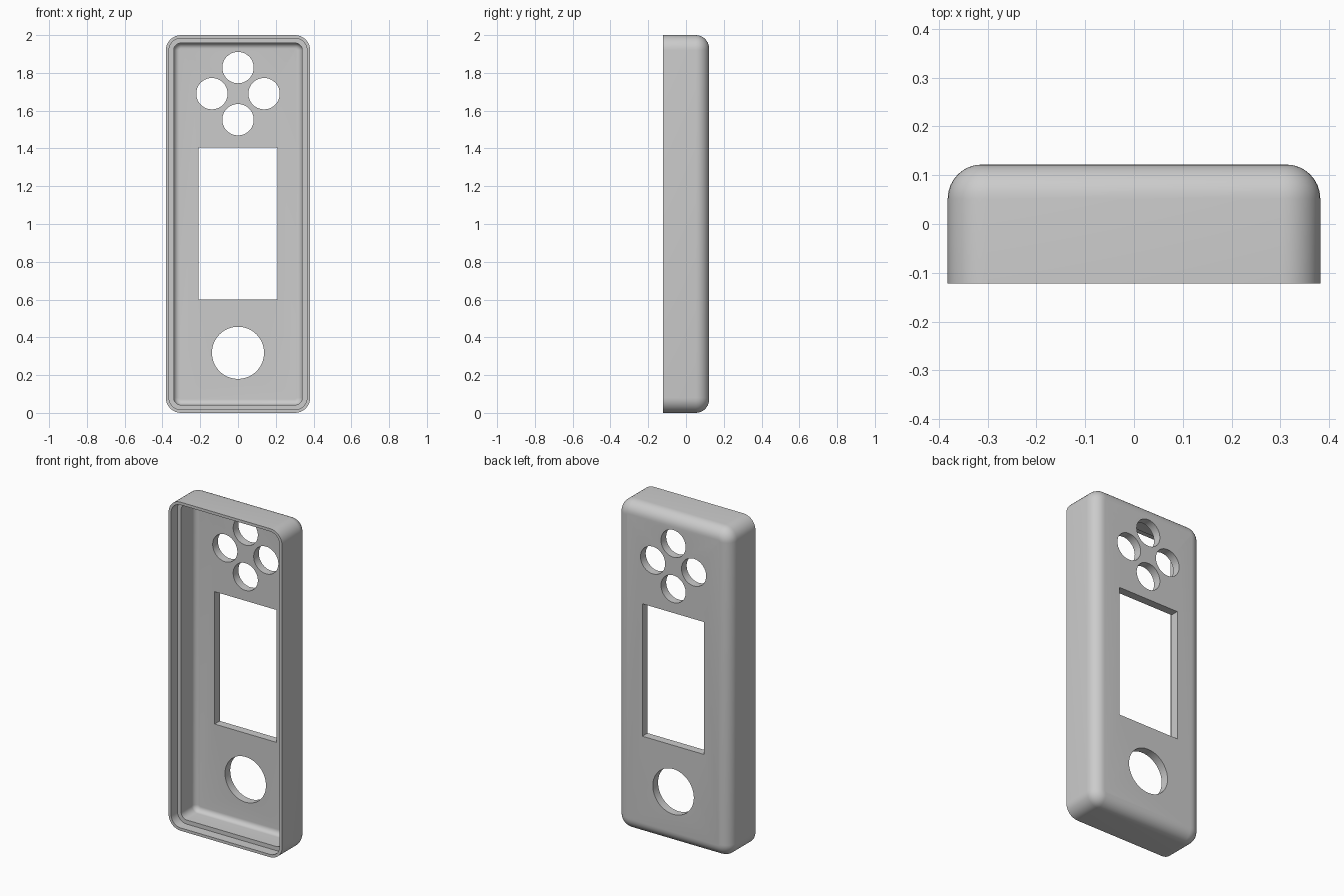
import bpy
import bmesh
from math import sin, cos, pi, radians
from mathutils import Matrix, Vector

if "Cube" in bpy.data.objects:
    bpy.data.objects.remove(bpy.data.objects["Cube"])

HALF_X, HALF_Y, HALF_Z = 0.382, 0.122, 1.0
CORNER, ROUND, WALL, FLOOR = 0.08, 0.07, 0.042, 0.05
SEGMENTS = 8

grey = bpy.data.materials.new("plain grey")
grey.use_nodes = True
colour = (0.6, 0.6, 0.6, 1)
grey.diffuse_color = colour
grey.node_tree.nodes["Principled BSDF"].inputs["Base Color"].default_value = colour


def rounded_ring(bm, inset, y):
    """Ring of vertices around a rounded rectangle shrunk by inset."""
    r = CORNER - inset
    ring = []
    for k, (sx, sz) in enumerate([(1, 1), (-1, 1), (-1, -1), (1, -1)]):
        cx, cz = sx * (HALF_X - CORNER), sz * (HALF_Z - CORNER) + HALF_Z
        for i in range(SEGMENTS + 1):
            a = (k + i / SEGMENTS) * pi / 2
            ring.append(bm.verts.new((cx + r * cos(a), y, cz + r * sin(a))))
    return ring


def fillet(inset, y, radius):
    """Quarter-round profile from a side wall to a flat back."""
    steps = [i / SEGMENTS * pi / 2 for i in range(SEGMENTS + 1)]
    return [(inset + radius * (1 - cos(a)), y - radius * (1 - sin(a))) for a in steps]


def add_object(name, bm):
    bmesh.ops.recalc_face_normals(bm, faces=bm.faces)
    mesh = bpy.data.meshes.new(name)
    bm.to_mesh(mesh)
    bm.free()
    mesh.materials.append(grey)
    obj = bpy.data.objects.new(name, mesh)
    bpy.context.collection.objects.link(obj)
    return obj


# Hollow case: outer skin, stepped rim, then inner skin
profile = fillet(0, HALF_Y, ROUND)[::-1]
profile += [(0, -HALF_Y), (0.017, -HALF_Y), (0.017, -0.062), (WALL, -0.062)]
profile += fillet(WALL, HALF_Y - FLOOR, 0.03)
bm = bmesh.new()
rings = [rounded_ring(bm, inset, y) for inset, y in profile]
for a, b in zip(rings, rings[1:]):
    for i in range(len(a)):
        j = (i + 1) % len(a)
        bm.faces.new((a[i], a[j], b[j], b[i]))
bm.faces.new(rings[0])
bm.faces.new(rings[-1])
case = add_object("case_shell", bm)

# Cutters for the round button holes and the screen window
bm = bmesh.new()
holes = [(0, 1.828, 0.083), (0, 1.552, 0.083), (-0.138, 1.69, 0.083),
         (0.138, 1.69, 0.083), (0, 0.318, 0.138)]
for x, z, r in holes:
    place = Matrix.Translation((x, 0.1, z)) @ Matrix.Rotation(pi / 2, 4, "X")
    bmesh.ops.create_cone(bm, cap_ends=True, segments=64, radius1=r, radius2=r,
                          depth=0.2, matrix=place)
window = Matrix.Translation((0, 0.1, 1.003)) @ Matrix.Diagonal((0.416, 0.2, 0.806, 1))
bmesh.ops.create_cube(bm, size=1, matrix=window)
cutter = add_object("hole_cutter", bm)
cutter.hide_render = True

# Cut the holes and smooth the rounded edges
bpy.ops.object.select_all(action="DESELECT")
case.select_set(True)
bpy.context.view_layer.objects.active = case
cut = case.modifiers.new("holes", "BOOLEAN")
cut.operation = "DIFFERENCE"
cut.solver = "EXACT"
cut.object = cutter
bpy.ops.object.modifier_apply(modifier=cut.name)
bpy.data.objects.remove(cutter)
bpy.ops.object.shade_smooth_by_angle(angle=radians(30))
